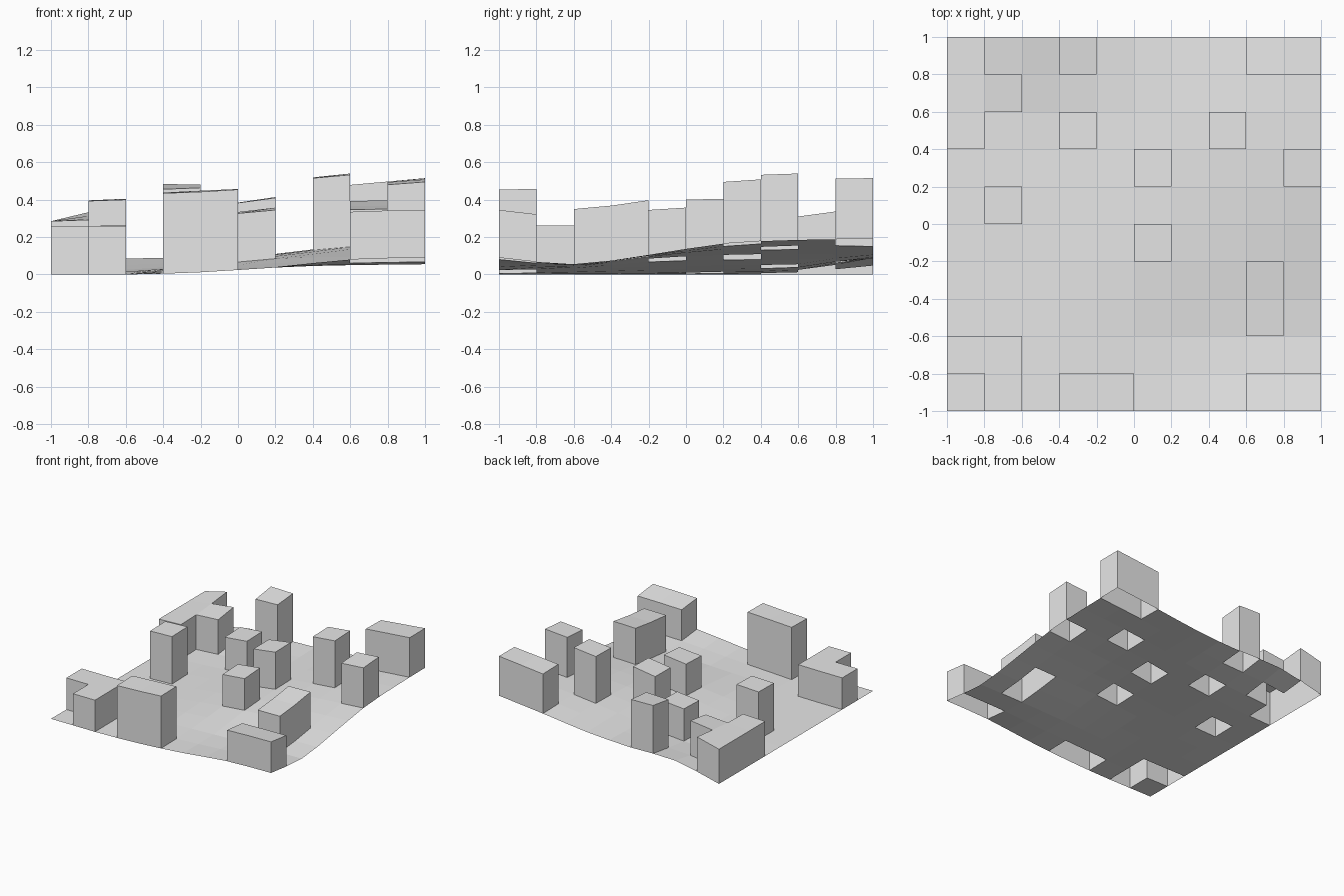
import bpy
import bmesh

if "Cube" in bpy.data.objects:
    bpy.data.objects.remove(bpy.data.objects["Cube"], do_unlink=True)

CELLS = 10
STEP = 2 / CELLS

# Coarse terrain relief in hundredths, rows run from front to back
RELIEF = (
    (0, 0, 1.2, 4, 8, 9),
    (0, 0.2, 2.5, 4, 5, 5.5),
    (0, 0.6, 4.5, 8.5, 9.5, 10.5),
    (0, 1.5, 5, 10.5, 13.5, 16.5),
    (0, 2.5, 5.5, 11, 15.5, 18.5),
    (0, 8.5, 8.5, 10.5, 15, 19),
)

# Each tower: extrusion height and its (column, row) grid cells
TOWERS = {
    "front_left_tower": (0.26, [(0, 1), (1, 1), (1, 0)]),
    "front_middle_tower": (0.43, [(3, 0), (4, 0)]),
    "front_right_tower": (0.255, [(8, 0), (9, 0)]),
    "long_right_tower": (0.297, [(8, 2), (8, 3)]),
    "centre_tower": (0.26, [(5, 4)]),
    "left_tower": (0.39, [(1, 5)]),
    "inner_tower": (0.305, [(5, 6)]),
    "right_edge_tower": (0.33, [(9, 6)]),
    "back_inner_left_tower": (0.265, [(3, 7)]),
    "back_inner_right_tower": (0.385, [(7, 7)]),
    "back_left_tower": (0.285, [(0, 7), (0, 8), (1, 8), (0, 9)]),
    "back_middle_tower": (0.395, [(3, 9)]),
    "back_right_tower": (0.325, [(8, 9), (9, 9)]),
}

grey = bpy.data.materials.new("plain_grey")
grey.use_nodes = True
grey.diffuse_color = (0.8, 0.8, 0.8, 1)
grey.node_tree.nodes["Principled BSDF"].inputs["Base Color"].default_value = grey.diffuse_color


def spline(values, coord):
    """Smooth curve through evenly spaced values, coord from -1 to 1."""
    last = len(values) - 1
    t = (coord + 1) / 2 * last
    i = min(int(t + 1e-6), last - 1)
    t -= i
    p1, p2 = values[i], values[i + 1]
    p0 = values[i - 1] if i > 0 else 2 * p1 - p2
    p3 = values[i + 2] if i + 2 <= last else 2 * p2 - p1
    return p1 + t / 2 * (p2 - p0 + t * (2 * p0 - 5 * p1 + 4 * p2 - p3
                                        + t * (3 * (p1 - p2) + p3 - p0)))


def ground_height(x, y):
    return max(0, spline([spline(row, x) for row in RELIEF], y) / 100)


def cell_of(face):
    centre = face.calc_center_median()
    return int((centre.x + 1) / STEP), int((centre.y + 1) / STEP)


def terrain_patch(keep):
    """Grid sheet following the relief, holding only the cells that keep accepts."""
    bm = bmesh.new()
    bmesh.ops.create_grid(bm, x_segments=CELLS, y_segments=CELLS, size=1)
    unwanted = [f for f in bm.faces if not keep(cell_of(f))]
    bmesh.ops.delete(bm, geom=unwanted, context="FACES")
    for v in bm.verts:
        v.co.z = ground_height(v.co.x, v.co.y)
    return bm


def add_object(name, bm):
    mesh = bpy.data.meshes.new(name)
    bm.to_mesh(mesh)
    bm.free()
    mesh.materials.append(grey)
    bpy.context.collection.objects.link(bpy.data.objects.new(name, mesh))


# Rolling ground with openings under the towers
occupied = {cell for _, cells in TOWERS.values() for cell in cells}
add_object("ground", terrain_patch(lambda cell: cell not in occupied))

# Towers: raised terrain cells with walls dropped to the ground, open below
for name, (height, cells) in TOWERS.items():
    bm = terrain_patch(lambda cell: cell in cells)
    roofs = list(bm.faces)
    bmesh.ops.translate(bm, verts=bm.verts, vec=(0, 0, height))
    rim = [e for e in bm.edges if e.is_boundary]
    walls = bmesh.ops.extrude_edge_only(bm, edges=rim)["geom"]
    feet = [v for v in walls if isinstance(v, bmesh.types.BMVert)]
    bmesh.ops.translate(bm, verts=feet, vec=(0, 0, -height))
    bmesh.ops.recalc_face_normals(bm, faces=bm.faces)
    if roofs[0].normal.z < 0:
        bmesh.ops.reverse_faces(bm, faces=bm.faces)
    add_object(name, bm)
